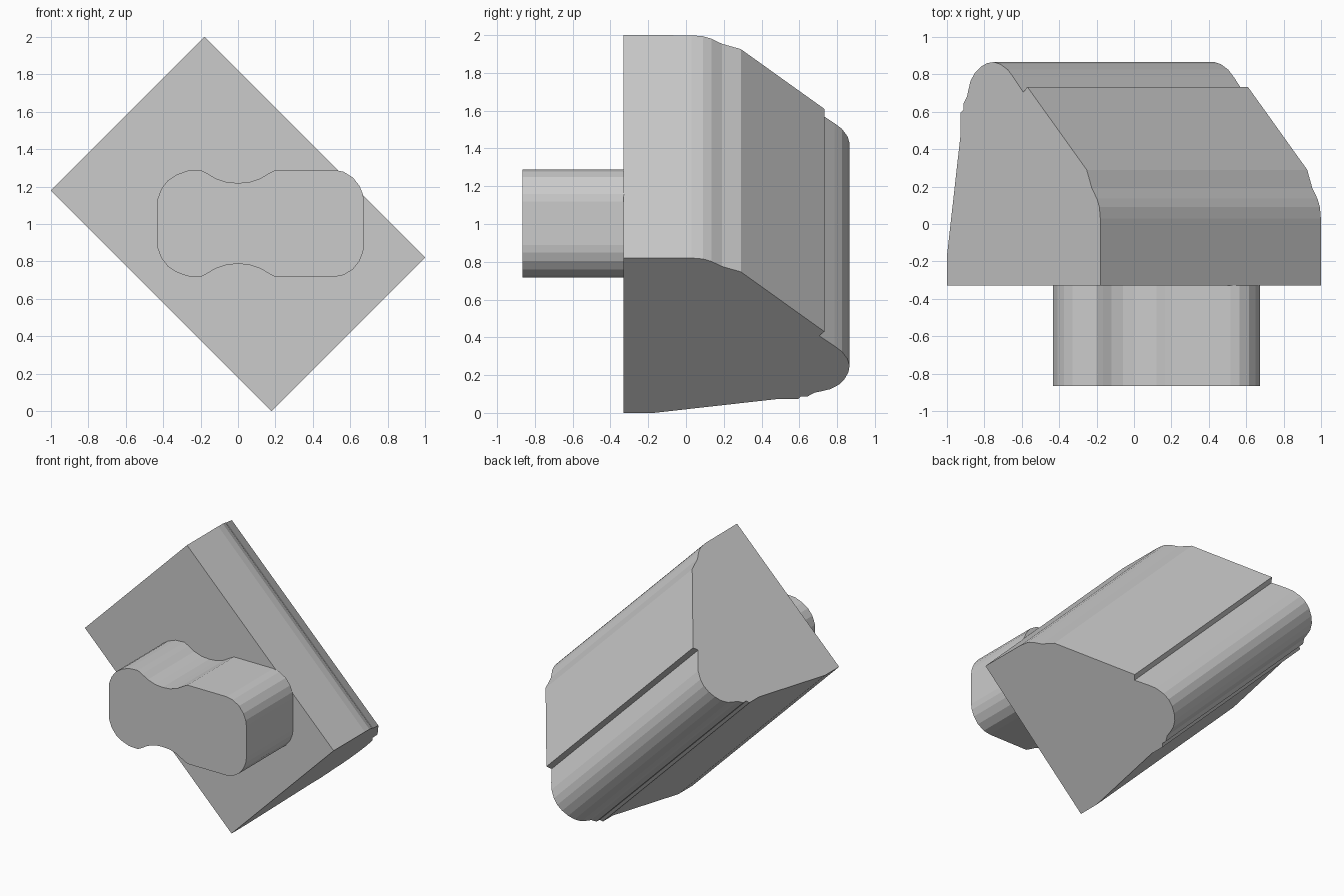
import bpy, bmesh
from mathutils import Vector

if "Cube" in bpy.data.objects:
    bpy.data.objects.remove(bpy.data.objects["Cube"])


def prism(name, outline, offset):
    """Closed solid made by sweeping a planar outline along an offset."""
    bm = bmesh.new()
    face = bm.faces.new([bm.verts.new(p) for p in outline])
    swept = bmesh.ops.extrude_face_region(bm, geom=[face], use_keep_orig=True)
    moved = [v for v in swept["geom"] if isinstance(v, bmesh.types.BMVert)]
    bmesh.ops.translate(bm, verts=moved, vec=Vector(offset))
    bmesh.ops.recalc_face_normals(bm, faces=bm.faces)
    mesh = bpy.data.meshes.new(name)
    bm.to_mesh(mesh)
    bm.free()
    obj = bpy.data.objects.new(name, mesh)
    bpy.context.collection.objects.link(obj)
    return obj


# Slanted body: (w, y) end profile, swept diagonally down to the right
LENGTH, WIDTH = 1.179, 0.821
profile = [
    (0, -0.33), (0, -0.17), (0.073, 0.48), (0.073, 0.595), (0.088, 0.61),
    (0.088, 0.645), (0.107, 0.68), (0.113, 0.71), (0.126, 0.765), (0.15, 0.81),
    (0.18, 0.84), (0.215, 0.86), (0.25, 0.866), (0.285, 0.855), (0.325, 0.825),
    (0.355, 0.785), (0.408, 0.705), (0.43, 0.733), (0.747, 0.29),
    (0.775, 0.19), (0.802, 0.135), (0.815, 0.09), (0.82, 0.03), (WIDTH, -0.33),
]
body = prism("slanted_body",
             [(-1 + w, y, LENGTH + w) for w, y in profile],
             (LENGTH, 0, -LENGTH))

# Waisted peg on the front: upper half outline mirrored about its mid height
MID = 1.003
upper = [
    (-0.432, 0.125), (-0.41, 0.185), (-0.375, 0.23), (-0.33, 0.26),
    (-0.27, 0.282), (-0.2, 0.286), (-0.165, 0.268), (-0.12, 0.241),
    (-0.06, 0.221), (0, 0.216), (0.06, 0.221), (0.12, 0.241),
    (0.165, 0.268), (0.2, 0.286), (0.515, 0.286), (0.565, 0.276),
    (0.615, 0.245), (0.65, 0.2), (0.668, 0.155), (0.674, 0.115),
]
outline = upper + [(x, -h) for x, h in reversed(upper)]
peg = prism("front_peg",
            [(x, -0.866, MID + h) for x, h in outline],
            (0, 0.537, 0))
